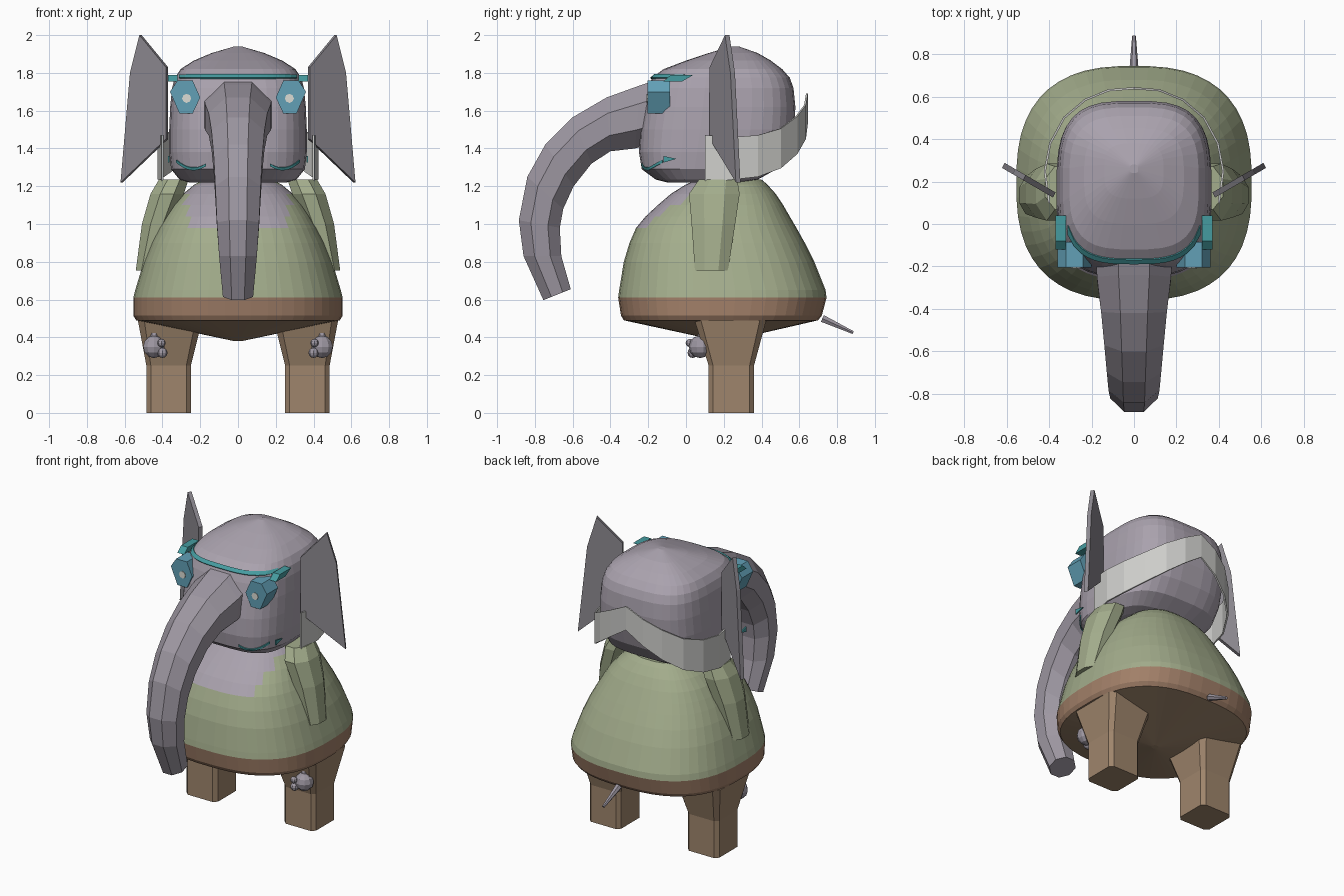
import bpy, bmesh, math
from mathutils import Vector

if "Cube" in bpy.data.objects:
    bpy.data.objects.remove(bpy.data.objects["Cube"])


def mat(name, r, g, b):
    m = bpy.data.materials.new(name)
    m.diffuse_color = (r, g, b, 1)
    m.use_nodes = True
    m.node_tree.nodes["Principled BSDF"].inputs["Base Color"].default_value = m.diffuse_color
    return m


SKIN = mat("lavender grey", .40, .36, .42)
TRUNK = mat("trunk grey", .34, .31, .36)
EAR = mat("ear grey", .27, .255, .285)
GREEN = mat("sage green", .367, .417, .262)
BROWN = mat("trouser brown", .345, .235, .15)
BELT = mat("belt brown", .36, .215, .14)
BLUE = mat("eye blue", .122, .352, .47)
TEAL = mat("teal", .06, .33, .35)
WHITE = mat("collar white", .62, .62, .60)
PALE = mat("pupil white", .72, .72, .66)


def mesh(name, verts, faces, mats):
    """Make an object with outward normals."""
    me = bpy.data.meshes.new(name)
    me.from_pydata([tuple(v) for v in verts], [], faces)
    for m in mats:
        me.materials.append(m)
    bm = bmesh.new()
    bm.from_mesh(me)
    bmesh.ops.recalc_face_normals(bm, faces=bm.faces)
    bm.to_mesh(me)
    bm.free()
    ob = bpy.data.objects.new(name, me)
    bpy.context.collection.objects.link(ob)
    return ob


def loft(name, rings, *mats):
    """Skin closed rings of equal size and cap both ends."""
    n = len(rings[0])
    verts = [p for r in rings for p in r]
    faces = [(k * n + i, k * n + (i + 1) % n, (k + 1) * n + (i + 1) % n, (k + 1) * n + i)
             for k in range(len(rings) - 1) for i in range(n)]
    faces += [tuple(range(n)), tuple(range((len(rings) - 1) * n, len(rings) * n))]
    return mesh(name, verts, faces, mats)


def oval(z, hx, y0, y1, e, a):
    """Point on a squarish oval."""
    c, s = math.cos(a), math.sin(a)
    return Vector((hx * math.copysign(abs(c) ** (2 / e), c),
                   (y0 + y1) / 2 + (y1 - y0) / 2 * math.copysign(abs(s) ** (2 / e), s), z))


def ovals(sections, e, n):
    return [[oval(*s, e, math.tau * (i + .5) / n) for i in range(n)] for s in sections]


def strip(name, low, high, m, thick):
    """Ribbon between two rows of points."""
    n = len(low)
    ob = mesh(name, low + high, [(i, i + 1, n + i + 1, n + i) for i in range(n - 1)], [m])
    mod = ob.modifiers.new("thickness", 'SOLIDIFY')
    mod.thickness = thick
    mod.offset = 0
    return ob


def prism(name, outline, depth, m):
    """Extrude an outline along a vector."""
    d = Vector(depth)
    return loft(name, [[Vector(p) for p in outline], [Vector(p) + d for p in outline]], m)


def tube(name, stops, n, m, flat=1.0):
    """Tapered vertical-ish tube: (x, y, z, rx, ry) stops."""
    return loft(name, [[(x + rx * math.cos(math.tau * (i + .5) / n),
                         y + ry * math.sin(math.tau * (i + .5) / n), z)
                        for i in range(n)] for x, y, z, rx, ry in stops], m)


def ball(name, loc, r, m, seg=10):
    bm = bmesh.new()
    bmesh.ops.create_uvsphere(bm, u_segments=seg, v_segments=6, radius=r)
    bmesh.ops.translate(bm, verts=bm.verts, vec=loc)
    me = bpy.data.meshes.new(name)
    bm.to_mesh(me)
    bm.free()
    me.materials.append(m)
    bpy.context.collection.objects.link(bpy.data.objects.new(name, me))


# Body: brown belt and underside, green shirt, bare chest patch
body = loft("body", ovals([
    (.38, .02, .18, .22), (.49, .54, -.33, .70), (.515, .555, -.345, .72), (.61, .555, -.36, .745),
    (.65, .545, -.355, .74), (.8, .50, -.33, .68), (.9, .46, -.30, .63), (.98, .42, -.265, .585),
    (1.04, .385, -.215, .55), (1.1, .345, -.15, .515), (1.16, .29, -.08, .475),
    (1.21, .23, 0, .43), (1.235, .18, .06, .40)], 2.6, 48), GREEN, BELT, BROWN, SKIN)
for f in body.data.polygons:
    x, y, z = f.center
    if z < .49:
        f.material_index = 2
    elif z < .62:
        f.material_index = 1
    elif z > .97 and y < .12 and abs(x) < min(.27, .22 + (z - .97) * .6):
        f.material_index = 3

# Head
HEAD = [(1.22, .26, -.10, .30), (1.235, .31, -.16, .38), (1.29, .355, -.235, .48),
        (1.38, .365, -.25, .54), (1.5, .365, -.245, .575), (1.62, .36, -.225, .58),
        (1.72, .35, -.20, .57), (1.775, .335, -.18, .55), (1.82, .305, -.12, .51),
        (1.865, .235, 0, .45), (1.905, .14, .12, .38), (1.94, .02, .24, .28)]
head = loft("head", ovals(HEAD, 3.2, 36), SKIN)


def on_head(x, z, out=.006):
    """Front surface point of the head at a given x and height."""
    for lo, hi in zip(HEAD, HEAD[1:]):
        if lo[0] <= z <= hi[0]:
            t = (z - lo[0]) / (hi[0] - lo[0])
            hx, y0, y1 = (lo[i] + (hi[i] - lo[i]) * t for i in (1, 2, 3))
            k = min(abs(x) / hx, .999)
            return Vector((x, (y0 + y1) / 2 - (y1 - y0) / 2 * (1 - k ** 3.2) ** (1 / 3.2) - out, z))


# Forehead line
xs = [-.31 + .62 * i / 20 for i in range(21)]
strip("forehead_line", [on_head(x, 1.772) for x in xs], [on_head(x, 1.79) for x in xs], TEAL, .008)

# Trunk: (upper y, upper z, lower y, lower z, half width)
spine = [(-.10, 1.78, -.16, 1.43, .18), (-.24, 1.735, -.27, 1.40, .175), (-.42, 1.67, -.40, 1.385, .155),
         (-.60, 1.565, -.50, 1.32, .14), (-.745, 1.42, -.595, 1.2, .128), (-.84, 1.25, -.65, 1.08, .12),
         (-.885, 1.02, -.668, .98, .112), (-.86, .83, -.66, .83, .10), (-.755, .597, -.61, .655, .08)]
k = 1 / math.cos(math.pi / 8)
rings = []
for uy, uz, ly, lz, w in spine:
    c, d = Vector((0, (uy + ly) / 2, (uz + lz) / 2)), Vector((0, (uy - ly) / 2, (uz - lz) / 2))
    rings.append([c + d * k * math.cos(math.tau * (i + .5) / 8)
                  + Vector((w * k * math.sin(math.tau * (i + .5) / 8), 0, 0)) for i in range(8)])
loft("trunk", rings, TRUNK)

# Collar ribbon rising at the back: (x, y, low z, high z)
half = [(.40, .10, 1.22, 1.47), (.42, .25, 1.235, 1.46), (.395, .38, 1.25, 1.47), (.33, .50, 1.295, 1.505),
        (.23, .585, 1.37, 1.57), (.12, .63, 1.45, 1.63), (0, .64, 1.53, 1.69)]
row = half + [(-x, y, a, b) for x, y, a, b in half[-2::-1]]
strip("collar", [Vector((x, y, a)) for x, y, a, b in row],
      [Vector((x, y, b)) for x, y, a, b in row], WHITE, .01)

for s, side in ((1, "right"), (-1, "left")):
    # Ear plate
    ear = [(.39, 1.83), (.53, 2.0), (.58, 1.8), (.63, 1.22), (.39, 1.45)]
    prism("ear_" + side, [(s * (x - .008), .125 + (x - .39) * .58, z) for x, z in ear],
          (s * -.012, .024, 0), EAR)
    # Eye block with pupil and brow
    eye = [(.24, 1.76), (.32, 1.76), (.36, 1.70), (.31, 1.585), (.24, 1.585), (.20, 1.67)]
    prism("eye_" + side, [(s * x, -.205, z) for x, z in eye], (0, .12, 0), BLUE)
    prism("pupil_" + side, [(s * .272 + .024 * math.cos(a * math.tau / 8), -.209,
                             1.665 + .024 * math.sin(a * math.tau / 8)) for a in range(8)],
          (0, .006, 0), PALE)
    prism("brow_" + side, [(s * .32, y, z) for y, z in
                           ((-.12, 1.755), (-.08, 1.79), (.04, 1.79), (-.02, 1.755))],
          (s * .05, 0, 0), TEAL)
    # Mouth line and cheek mark
    xs = [.17 + .155 * i / 8 for i in range(9)]
    zs = [1.285 + .05 * ((x - .235) / .1) ** 2 for x in xs]
    strip("mouth_" + side, [on_head(s * x, z) for x, z in zip(xs, zs)],
          [on_head(s * x, z + .014) for x, z in zip(xs, zs)], TEAL, .006)
    prism("cheek_" + side, [(s * .362, y, z) for y, z in ((-.12, 1.325), (-.05, 1.345), (-.12, 1.36))],
          (s * .008, 0, 0), TEAL)
    # Sleeve and hand tip
    tube("sleeve_" + side, [(s * .49, .135, .755, .055, .095), (s * .43, .145, 1.0, .085, .125),
                            (s * .375, .15, 1.16, .095, .145), (s * .34, .17, 1.235, .085, .11)], 8, GREEN)
    tube("arm_tip_" + side, [(s * .48, .13, .705, .012, .012), (s * .48, .135, .76, .035, .045)], 8, SKIN)
    # Leg with chamfered corners
    rings = []
    for z, x0, x1, y0, y1 in ((0, .25, .485, .12, .36), (.25, .25, .485, .12, .36), (.49, .19, .53, .045, .425)):
        c = (x1 - x0) * .1
        rings.append([(s * x, y, z) for x, y in ((x0 + c, y0), (x1 - c, y0), (x1, y0 + c), (x1, y1 - c),
                                                 (x1 - c, y1), (x0 + c, y1), (x0, y1 - c), (x0, y0 + c))])
    loft("leg_" + side, rings, BROWN)
    # Small fist with thumb and knuckle
    ball("fist_" + side, (s * .445, .075, .35), .06, TRUNK)
    ball("thumb_" + side, (s * .40, .035, .318), .027, TRUNK, 8)
    ball("knuckle_" + side, (s * .405, .02, .37), .022, TRUNK, 8)
    tube("wrist_" + side, [(s * .445, .085, .38, .03, .03), (s * .445, .10, .45, .03, .03)], 8, TRUNK)

# Tail
a, b = Vector((0, .722, .50)), Vector((0, .885, .425))
up = Vector((0, .42, .91))
loft("tail", [[p + up * r * math.sin(math.tau * i / 6) + Vector((r * math.cos(math.tau * i / 6), 0, 0))
               for i in range(6)] for p, r in ((a, .022), (b, .009))], TRUNK)
